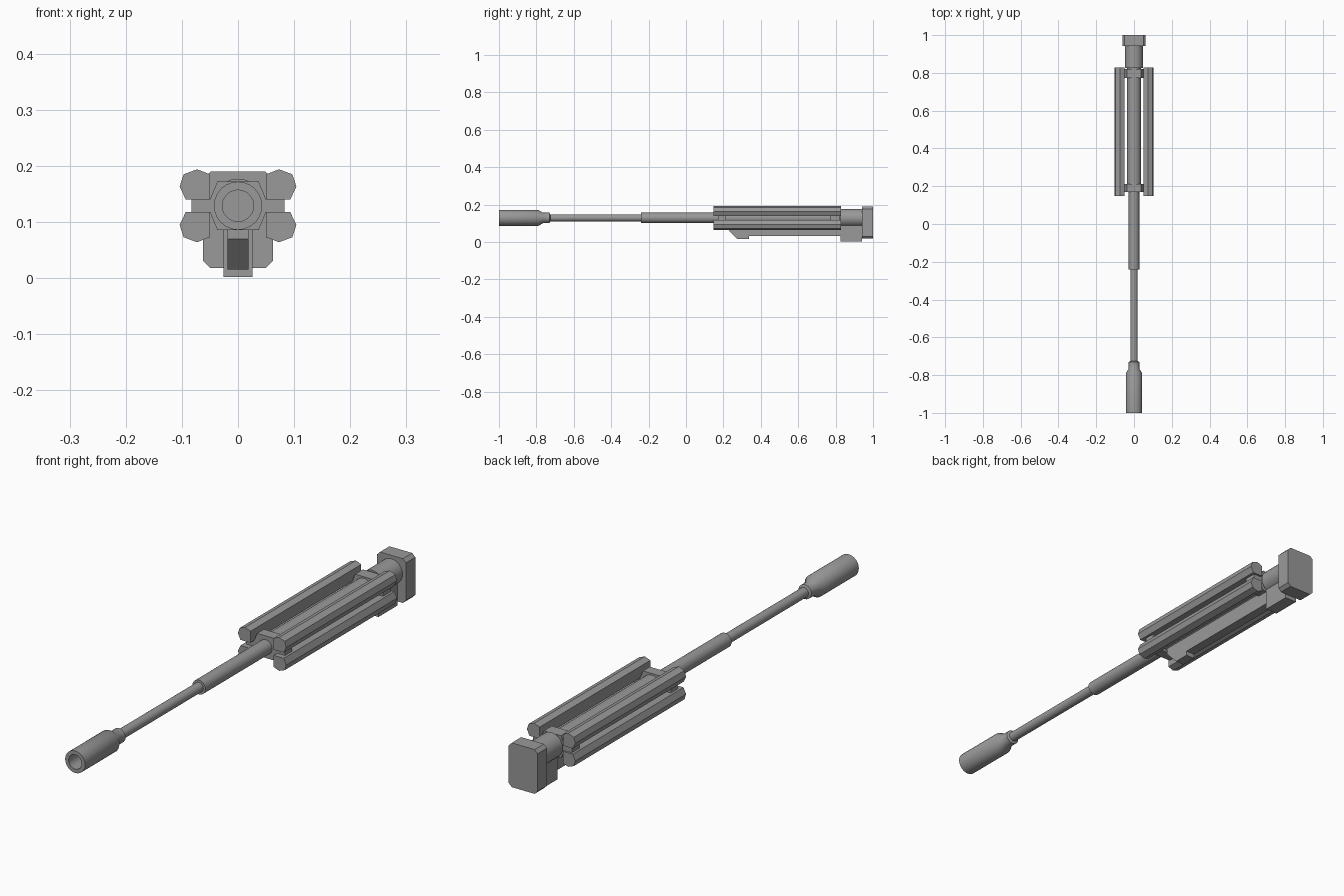
import bpy, bmesh, math

cube = bpy.data.objects.get("Cube")
if cube:
    bpy.data.objects.remove(cube, do_unlink=True)

AXIS = 0.129  # height of the barrel axis

metal = bpy.data.materials.new("gunmetal grey")
metal.use_nodes = True
GREY = (0.32, 0.32, 0.32, 1)
metal.diffuse_color = GREY
metal.node_tree.nodes["Principled BSDF"].inputs["Base Color"].default_value = GREY


def finish(name, bm, smooth=False):
    bmesh.ops.recalc_face_normals(bm, faces=bm.faces)
    me = bpy.data.meshes.new(name)
    bm.to_mesh(me)
    bm.free()
    ob = bpy.data.objects.new(name, me)
    bpy.context.collection.objects.link(ob)
    me.materials.append(metal)
    if smooth:
        bpy.ops.object.select_all(action='DESELECT')
        ob.select_set(True)
        bpy.context.view_layer.objects.active = ob
        bpy.ops.object.shade_smooth_by_angle(angle=math.radians(35))
    return ob


def lathe(name, profile, sides=24):
    """Revolve (y, radius) points about the barrel axis, capping both ends."""
    bm = bmesh.new()
    rings = []
    for y, r in profile:
        angles = [2 * math.pi * i / sides for i in range(sides)]
        rings.append([bm.verts.new((r * math.cos(a), y, AXIS + r * math.sin(a))) for a in angles])
    for a, b in zip(rings, rings[1:]):
        for i in range(sides):
            j = (i + 1) % sides
            bm.faces.new((a[i], a[j], b[j], b[i]))
    bm.faces.new(rings[0])
    bm.faces.new(rings[-1])
    return finish(name, bm, True)


def prism(name, points, start, end, axis='Y'):
    """Extrude an (x, z) outline along y, or a (y, z) outline along x."""
    bm = bmesh.new()
    place = (lambda u, z, t: (u, t, z)) if axis == 'Y' else (lambda u, z, t: (t, u, z))
    a = [bm.verts.new(place(u, z, start)) for u, z in points]
    b = [bm.verts.new(place(u, z, end)) for u, z in points]
    bm.faces.new(a)
    bm.faces.new(b)
    for i in range(len(a)):
        j = (i + 1) % len(a)
        bm.faces.new((a[i], a[j], b[j], b[i]))
    return finish(name, bm)


def chamfered(x, z0, z1, c):
    half = [(x - c, z0), (x, z0 + c), (x, z1 - c), (x - c, z1)]
    return half + [(-u, z) for u, z in reversed(half)]


# Barrel: open muzzle, thin front section, thicker sleeve, wide rear section
lathe("muzzle_brake", [(-0.90, 0.028), (-1.0, 0.028), (-1.0, 0.043), (-0.79, 0.043),
                       (-0.765, 0.028), (-0.73, 0.028), (-0.725, 0.018)])
lathe("front_barrel", [(-0.74, 0.019), (-0.235, 0.019)])
lathe("barrel_sleeve", [(-0.24, 0.028), (0.18, 0.028)])
lathe("rear_barrel", [(0.17, 0.037), (0.83, 0.037)])
lathe("breech_cylinder", [(0.825, 0.048), (0.95, 0.048)])

# Breech block and the lug beneath the breech cylinder
prism("breech_block", chamfered(0.062, 0.018, 0.19, 0.013), 0.942, 1.0)
prism("breech_lug", [(-0.026, 0.002), (0.026, 0.002), (0.026, 0.10), (-0.026, 0.10)], 0.825, 0.942)

# Four faceted recoil tubes around the barrel
tube = [(0.05, 0.14), (0.05, 0.185), (0.073, 0.194), (0.097, 0.185), (0.104, 0.163), (0.093, 0.14)]
for side, sx in (("left", 1), ("right", -1)):
    for level in ("upper", "lower"):
        pts = [(sx * x, z if level == "upper" else 2 * AXIS - z) for x, z in tube]
        prism(f"{level}_{side}_recoil_tube", pts, 0.148, 0.828)

# Brackets: collar around the barrel with a cross plate between the tubes
collar = [(0.037, 0.086), (0.05, 0.118), (0.05, 0.14), (0.037, 0.172)]
collar += [(-x, z) for x, z in reversed(collar)]
for name, y0, y1 in (("front", 0.17, 0.212), ("rear", 0.772, 0.82)):
    prism(f"{name}_bracket_collar", collar, y0, y1)
    prism(f"{name}_bracket_plate", [(-0.083, 0.117), (0.083, 0.117), (0.083, 0.141), (-0.083, 0.141)],
          y0, y1)

# Lower guide rail with a sloped foot at its front
prism("guide_rail", [(0.222, 0.095), (0.222, 0.07), (0.275, 0.015), (0.338, 0.015), (0.338, 0.033),
                     (0.83, 0.033), (0.83, 0.095)], -0.019, 0.019, 'X')
